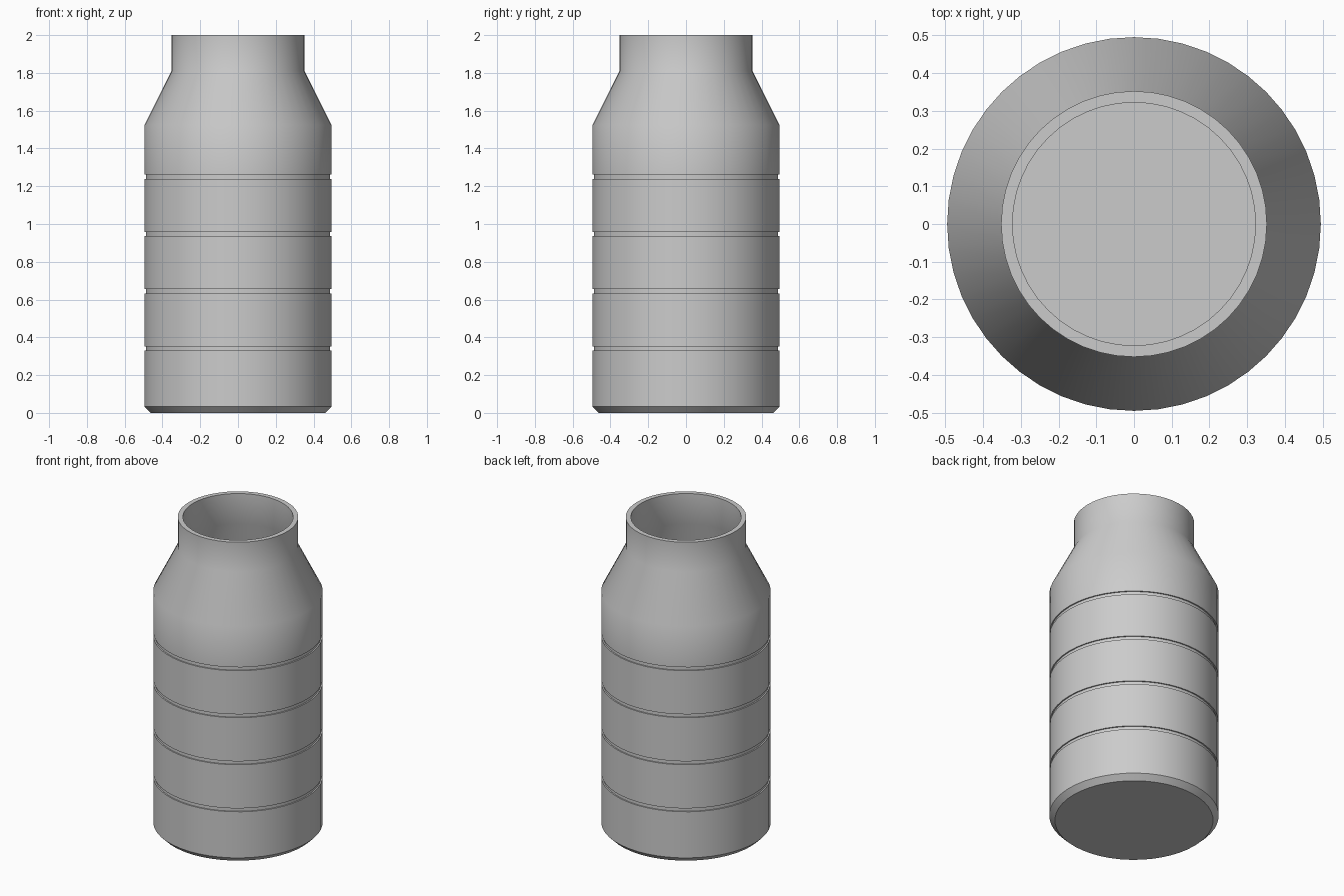
import bpy, bmesh, math

cube = bpy.data.objects.get("Cube")
if cube:
    bpy.data.objects.remove(cube, do_unlink=True)

SIDES = 48
R, NECK, WALL = 0.495, 0.352, 0.03
GROOVE_DEPTH, GROOVE_HEIGHT = 0.008, 0.022

# Plain grey material
grey = bpy.data.materials.new("plain grey")
grey.use_nodes = True
color = (0.6, 0.6, 0.6, 1)
grey.diffuse_color = color
grey.node_tree.nodes["Principled BSDF"].inputs["Base Color"].default_value = color


def lathe(name, profile):
    """Revolve (radius, height) points around z; zero radius closes to a pole."""
    bm = bmesh.new()
    rings = []
    for r, z in profile:
        rings.append([bm.verts.new((r * math.cos(a), r * math.sin(a), z))
                      for a in (2 * math.pi * i / SIDES for i in range(SIDES))])
    for low, high in zip(rings, rings[1:]):
        for i in range(SIDES):
            j = (i + 1) % SIDES
            bm.faces.new((low[i], low[j], high[j], high[i]))
    # Flat underside and flat inner floor
    bm.faces.new(rings[0][::-1])
    bm.faces.new(rings[-1])
    bmesh.ops.recalc_face_normals(bm, faces=bm.faces)
    mesh = bpy.data.meshes.new(name)
    bm.to_mesh(mesh)
    bm.free()
    mesh.materials.append(grey)
    obj = bpy.data.objects.new(name, mesh)
    bpy.context.collection.objects.link(obj)
    return obj


# Outer wall: chamfered base, four grooves, shoulder and neck
profile = [(R - 0.033, 0), (R, 0.033)]
for i in range(4):
    z = 0.33 + 0.303 * i
    profile += [(R, z), (R - GROOVE_DEPTH, z),
                (R - GROOVE_DEPTH, z + GROOVE_HEIGHT), (R, z + GROOVE_HEIGHT)]
profile += [(R, 1.525), (NECK, 1.81), (NECK, 2)]

# Inner wall: rim down to the floor
profile += [(NECK - WALL, 2), (NECK - WALL, 1.805),
            (R - WALL, 1.52), (R - WALL, WALL)]
bottle = lathe("bottle_body", profile)

# Smooth round walls with crisp rims and grooves
bpy.context.view_layer.objects.active = bottle
bottle.select_set(True)
bpy.ops.object.shade_smooth_by_angle(angle=math.radians(30))
